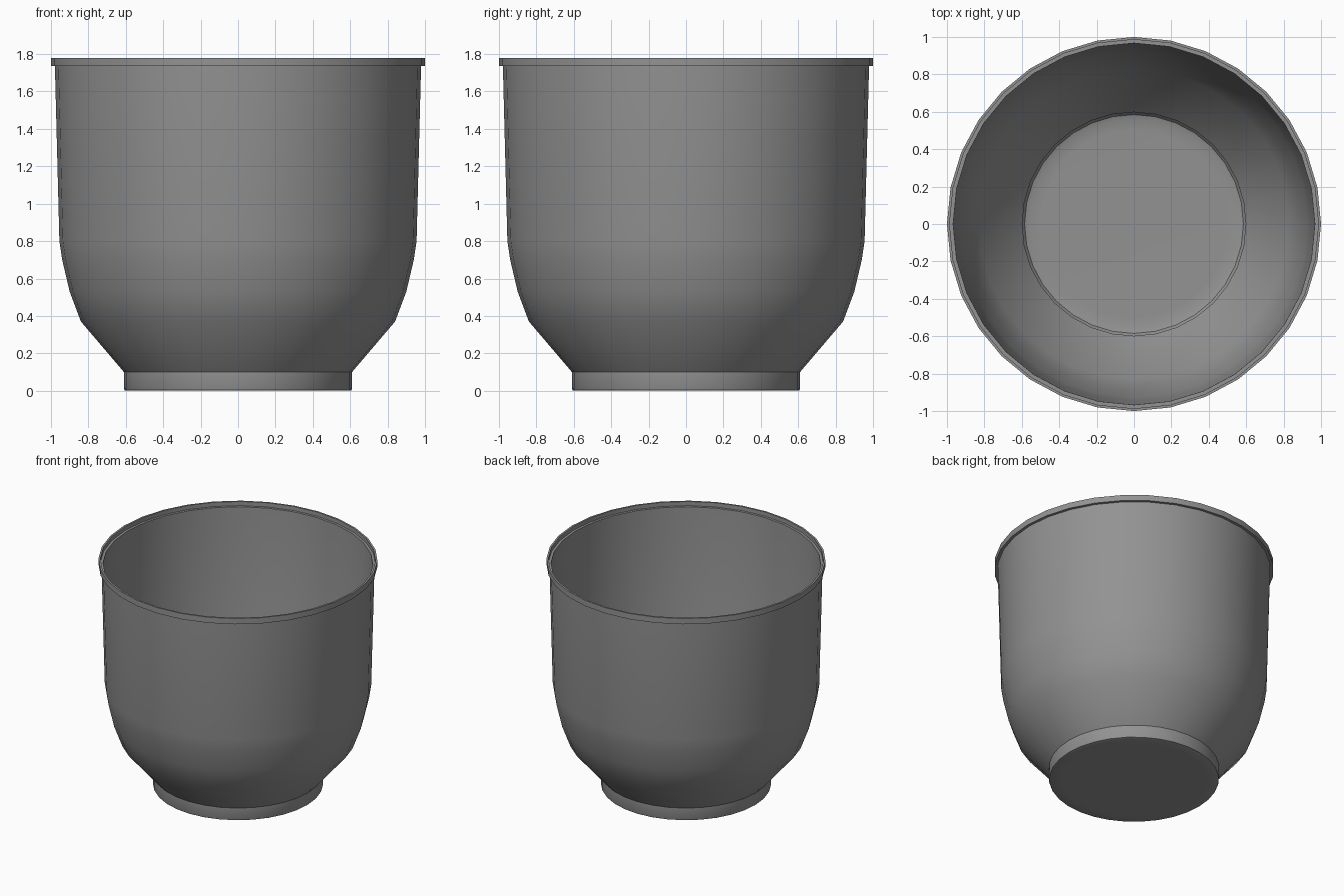
import bpy, bmesh, math

cube = bpy.data.objects.get("Cube")
if cube:
    bpy.data.objects.remove(cube, do_unlink=True)

SIDES = 32
WALL = 0.012

grey = bpy.data.materials.new("grey plastic")
grey.use_nodes = True
colour = (0.29, 0.29, 0.29, 1)
grey.diffuse_color = colour
grey.node_tree.nodes["Principled BSDF"].inputs["Base Color"].default_value = colour


def lathe(name, profile):
    """Turn a (radius, height) profile about z; zero radius makes a closing fan."""
    bm = bmesh.new()
    rings = []
    for r, z in profile:
        if r == 0:
            rings.append([bm.verts.new((0, 0, z))] * SIDES)
        else:
            rings.append([bm.verts.new((r * math.cos(a), r * math.sin(a), z))
                          for a in (math.tau * i / SIDES for i in range(SIDES))])
    for lower, upper in zip(rings, rings[1:]):
        for i in range(SIDES):
            j = (i + 1) % SIDES
            corners = dict.fromkeys((lower[i], lower[j], upper[j], upper[i]))
            bm.faces.new(list(corners))
    bmesh.ops.recalc_face_normals(bm, faces=bm.faces)
    mesh = bpy.data.meshes.new(name)
    bm.to_mesh(mesh)
    bm.free()
    mesh.materials.append(grey)
    obj = bpy.data.objects.new(name, mesh)
    bpy.context.collection.objects.link(obj)
    bpy.ops.object.select_all(action="DESELECT")
    obj.select_set(True)
    bpy.context.view_layer.objects.active = obj
    bpy.ops.object.shade_smooth_by_angle(angle=math.radians(34))
    return obj


# Curved body, shared by the outer and inner skins
body = [(0.61, 0.10), (0.84, 0.37), (0.90, 0.53), (0.94, 0.70), (0.955, 0.80)]

# Outside: flat base, softened foot edge, body, stepped lip
outside = [(0, 0), (0.52, 0), (0.60, 0), (0.607, 0.003), (0.61, 0.01)]
outside += body + [(0.979, 1.735), (1.0, 1.735), (1.0, 1.78)]

# Inside: lip step, wall, foot well, rounded floor
inside = [(0.986, 1.78), (0.986, 1.747), (0.979 - WALL, 1.747)]
inside += [(r - WALL, z) for r, z in reversed(body)]
inside += [(0.598, 0.04), (0.585, 0.022), (0.56, 0.014), (0.50, WALL), (0, WALL)]

lathe("planter_pot", outside + inside)
